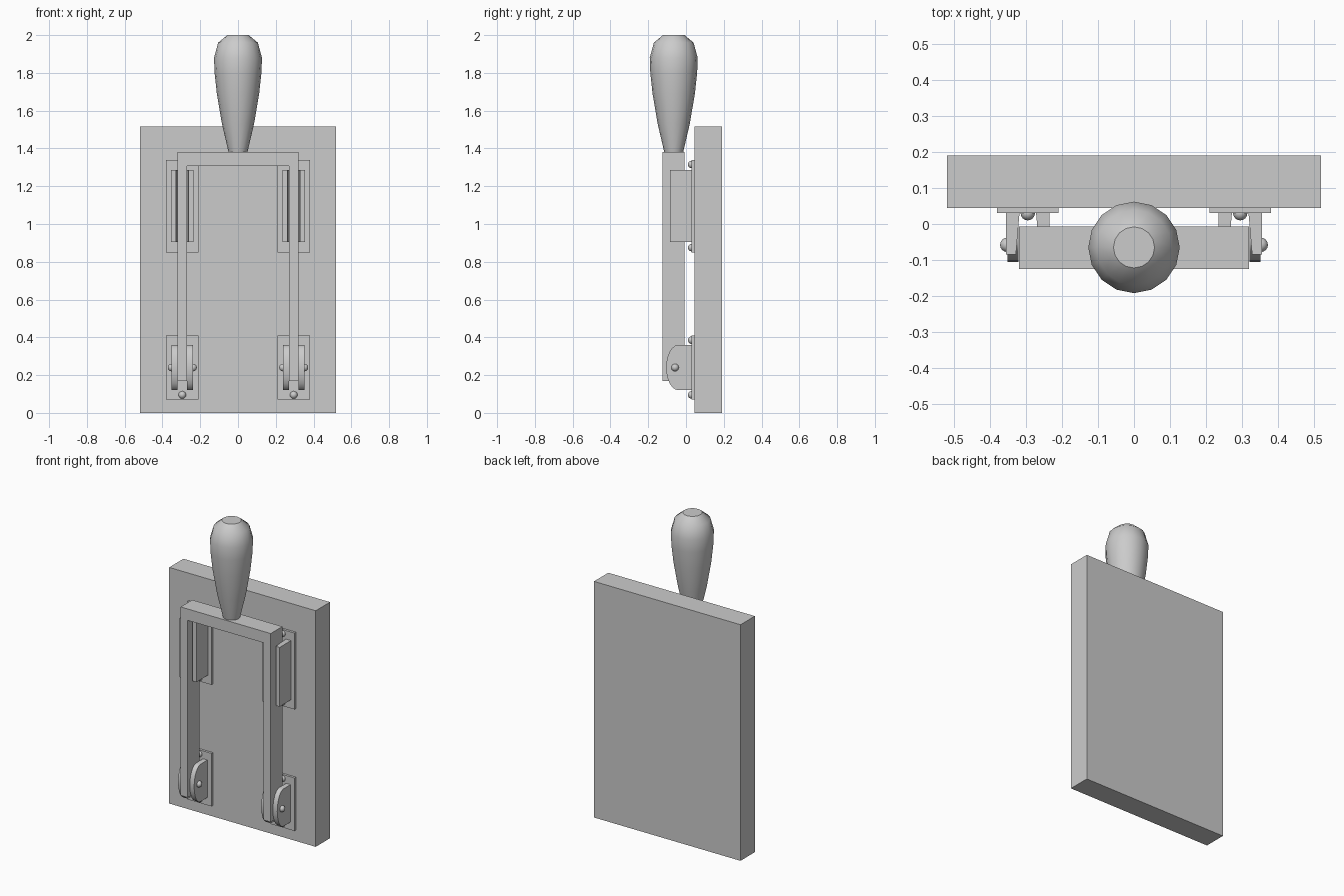
import bpy, bmesh
from math import sin, cos, pi, radians

cube = bpy.data.objects.get("Cube")
if cube:
    bpy.data.objects.remove(cube)

grey = bpy.data.materials.new("plain grey")
grey.use_nodes = True
grey.diffuse_color = (0.6, 0.6, 0.6, 1)
grey.node_tree.nodes["Principled BSDF"].inputs["Base Color"].default_value = (0.6, 0.6, 0.6, 1)


def finish(name, bm, smooth=False):
    bmesh.ops.recalc_face_normals(bm, faces=bm.faces[:])
    mesh = bpy.data.meshes.new(name)
    bm.to_mesh(mesh)
    bm.free()
    mesh.materials.append(grey)
    obj = bpy.data.objects.new(name, mesh)
    bpy.context.collection.objects.link(obj)
    if smooth:
        bpy.ops.object.select_all(action="DESELECT")
        obj.select_set(True)
        bpy.context.view_layer.objects.active = obj
        bpy.ops.object.shade_smooth_by_angle(angle=radians(40))
    return obj


def prism(name, outline, offset, smooth=False):
    """Extrude a closed outline of 3D points along an offset."""
    bm = bmesh.new()
    face = bm.faces.new([bm.verts.new(p) for p in outline])
    new = bmesh.ops.extrude_face_region(bm, geom=[face])["geom"]
    bmesh.ops.translate(bm, vec=offset,
                        verts=[v for v in new if isinstance(v, bmesh.types.BMVert)])
    return finish(name, bm, smooth)


def box(name, x, y, z):
    outline = [(x[0], y[0], z[0]), (x[1], y[0], z[0]), (x[1], y[1], z[0]), (x[0], y[1], z[0])]
    return prism(name, outline, (0, 0, z[1] - z[0]))


def ball(name, centre, radius=0.02):
    bm = bmesh.new()
    bmesh.ops.create_uvsphere(bm, u_segments=16, v_segments=10, radius=radius)
    bmesh.ops.translate(bm, vec=centre, verts=bm.verts[:])
    return finish(name, bm, True)


# Base board
box("base_board", (-0.52, 0.52), (0.045, 0.19), (0, 1.515))

# Swinging U-shaped frame
frame = [(-0.32, 0.17), (-0.27, 0.17), (-0.27, 1.307), (0.27, 1.307),
         (0.27, 0.17), (0.32, 0.17), (0.32, 1.38), (-0.32, 1.38)]
prism("swing_frame", [(x, -0.125, z) for x, z in frame], (0, 0.118, 0))

# Turned handle
profile = [(0.05, 1.38), (0.085, 1.53), (0.112, 1.69), (0.124, 1.8),
           (0.127, 1.88), (0.105, 1.96), (0.057, 2.0)]
sides = 16
bm = bmesh.new()
rings = [[bm.verts.new((r * cos(2 * pi * i / sides), -0.065 + r * sin(2 * pi * i / sides), z))
          for i in range(sides)] for r, z in profile]
for low, high in zip(rings, rings[1:]):
    for i in range(sides):
        j = (i + 1) % sides
        bm.faces.new((low[i], low[j], high[j], high[i]))
bm.faces.new(rings[0])
bm.faces.new(rings[-1])
finish("handle", bm, True)

# Contact clips and hinges, mirrored to both sides
for side, s in (("left", 1), ("right", -1)):
    for part, z in (("clip", (0.85, 1.34)), ("hinge", (0.07, 0.41))):
        box(f"{part}_plate_{side}", sorted((s * 0.21, s * 0.38)), (0.03, 0.046), z)
        for end, sz in (("lower", z[0] + 0.025), ("upper", z[1] - 0.025)):
            ball(f"{part}_screw_{end}_{side}", (s * 0.295, 0.03, sz))

    for place, d in (("outer", 1), ("inner", -1)):
        # Tapered jaw gripping the frame leg
        jaw = [(0.06, 0.031), (0.023, 0.031), (0.033, -0.085), (0.06, -0.085)]
        prism(f"clip_jaw_{place}_{side}",
              [(s * (0.295 + d * x), y, 0.905) for x, y in jaw], (0, 0, 0.38))

        # Rounded hinge ear with pin head
        ear = [(0.031, 0.12), (0.031, 0.36)]
        ear += [(-0.04 - 0.065 * sin(pi * i / 12), 0.24 + 0.12 * cos(pi * i / 12))
                for i in range(13)]
        x0 = s * (0.295 + d * 0.026)
        prism(f"hinge_ear_{place}_{side}", [(x0, y, z) for y, z in ear],
              (s * d * 0.031, 0, 0), True)
        ball(f"hinge_pin_{place}_{side}", (s * (0.295 + d * 0.057), -0.058, 0.24))
